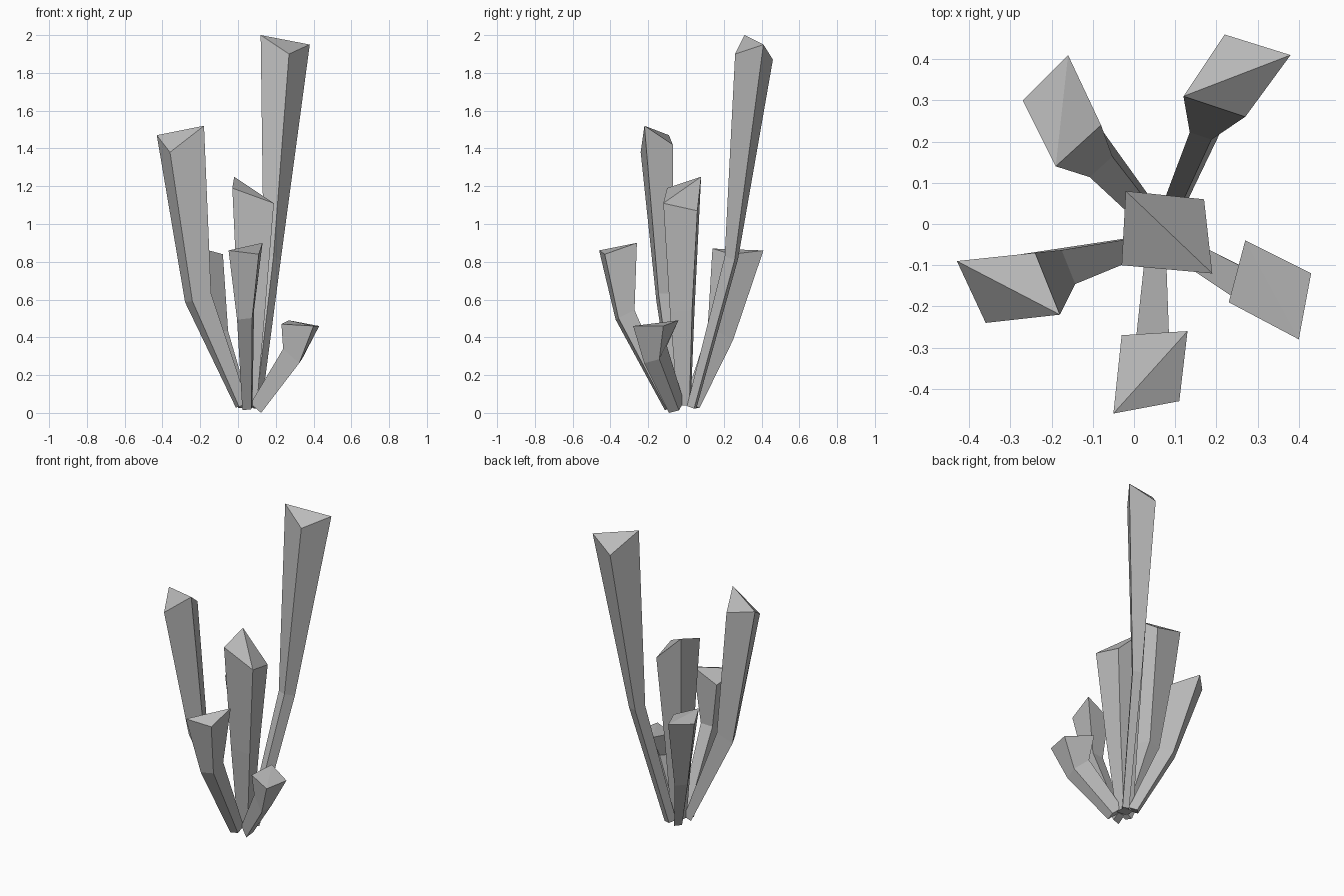
import bpy
import bmesh
from mathutils import Vector

default_cube = bpy.data.objects.get("Cube")
if default_cube:
    bpy.data.objects.remove(default_cube, do_unlink=True)

# One flat grey stone colour
stone = bpy.data.materials.new("grey_crystal")
stone.use_nodes = True
grey = (0.5, 0.5, 0.5, 1.0)
stone.diffuse_color = grey
stone.node_tree.nodes["Principled BSDF"].inputs["Base Color"].default_value = grey


def ring_of_section(tip, centre, scale, slope):
    """Shrink the tip outline around a centre, tilted across the growth direction."""
    tip_centre = sum(tip, Vector()) / len(tip)
    points = []
    for corner in tip:
        offset = (corner - tip_centre) * scale
        lean = offset.x * slope.x + offset.y * slope.y
        points.append(Vector((centre.x + offset.x,
                              centre.y + offset.y,
                              max(0.0, centre.z - lean))))
    return points


def crystal(name, tip, bend, bend_scale, root, root_scale):
    """Four-sided shard: narrow root, bend part way up, broad slanted tip.
    The tip is creased from its first corner to its third."""
    tip = [Vector(corner) for corner in tip]
    bend, root = Vector(bend), Vector(root)
    slope = (bend - root) / (bend.z - root.z)
    sections = [ring_of_section(tip, root, root_scale, slope),
                ring_of_section(tip, bend, bend_scale, slope),
                tip]

    bm = bmesh.new()
    rings = [[bm.verts.new(point) for point in section] for section in sections]
    for lower, upper in zip(rings, rings[1:]):
        for i in range(len(lower)):
            j = (i + 1) % len(lower)
            bm.faces.new((lower[i], lower[j], upper[j], upper[i]))
    a, b, c, d = rings[-1]
    bm.faces.new((a, b, c))
    bm.faces.new((a, c, d))
    bm.faces.new(list(reversed(rings[0])))
    bmesh.ops.recalc_face_normals(bm, faces=bm.faces)

    mesh = bpy.data.meshes.new(name)
    bm.to_mesh(mesh)
    bm.free()
    mesh.materials.append(stone)
    shard = bpy.data.objects.new(name, mesh)
    bpy.context.collection.objects.link(shard)
    return shard


# Tallest shard, leaning back
crystal("tall_back_crystal",
        tip=[(.12, .31, 2), (.27, .26, 1.9), (.38, .41, 1.95), (.22, .46, 1.87)],
        bend=(.18, .24, .82), bend_scale=.35,
        root=(.09, .03, .03), root_scale=.25)

# Second tallest, leaning to the right side
crystal("right_crystal",
        tip=[(-.43, -.09, 1.47), (-.36, -.24, 1.38), (-.18, -.22, 1.52), (-.24, -.07, 1.42)],
        bend=(-.21, -.11, .61), bend_scale=.55,
        root=(.02, -.05, .04), root_scale=.25)

# Upright shard in the middle
crystal("centre_crystal",
        tip=[(-.02, .08, 1.25), (-.03, -.1, 1.19), (.19, -.12, 1.11), (.17, .06, 1.07)],
        bend=(.07, -.02, .54), bend_scale=.65,
        root=(.06, -.01, .04), root_scale=.35)

# Short shards around the foot
crystal("front_crystal",
        tip=[(-.05, -.46, .86), (.11, -.43, .84), (.13, -.26, .9), (-.03, -.27, .82)],
        bend=(.04, -.32, .52), bend_scale=.5,
        root=(.05, -.08, .03), root_scale=.3)

crystal("small_left_crystal",
        tip=[(.27, -.04, .49), (.23, -.19, .47), (.4, -.28, .46), (.43, -.12, .46)],
        bend=(.29, -.16, .31), bend_scale=.5,
        root=(.1, -.05, .03), root_scale=.33)

crystal("back_right_crystal",
        tip=[(-.16, .41, .86), (-.27, .3, .85), (-.19, .14, .87), (-.08, .24, .84)],
        bend=(-.1, .18, .41), bend_scale=.5,
        root=(.03, .03, .04), root_scale=.3)
